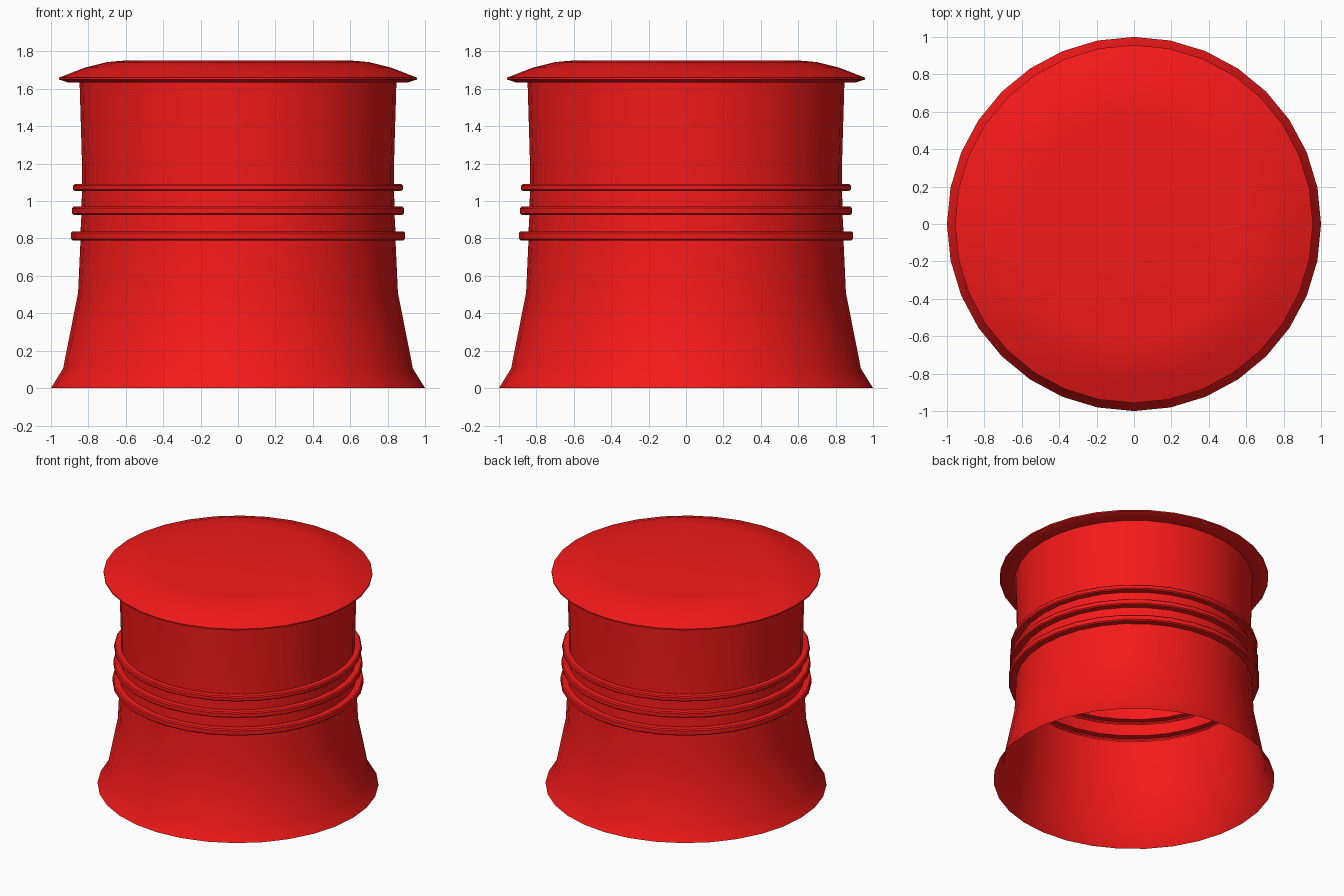
import bpy, bmesh, math

if "Cube" in bpy.data.objects:
    bpy.data.objects.remove(bpy.data.objects["Cube"])

SEGMENTS = 32

red = bpy.data.materials.new("red_paint")
red.diffuse_color = (0.9, 0.01, 0.01, 1)
red.use_nodes = True
red.node_tree.nodes["Principled BSDF"].inputs["Base Color"].default_value = red.diffuse_color


def lathe(name, profile):
    """Revolve a list of (radius, height) points around z as an open shell."""
    bm = bmesh.new()
    rings = []
    for r, z in profile:
        if r == 0:
            rings.append([bm.verts.new((0, 0, z))] * SEGMENTS)
        else:
            rings.append([bm.verts.new((r * math.cos(a), r * math.sin(a), z))
                          for a in (2 * math.pi * i / SEGMENTS for i in range(SEGMENTS))])
    for low, high in zip(rings, rings[1:]):
        for i in range(SEGMENTS):
            j = (i + 1) % SEGMENTS
            corners = [low[i], low[j], high[j], high[i]]
            bm.faces.new(list(dict.fromkeys(corners)))
    mesh = bpy.data.meshes.new(name)
    bm.to_mesh(mesh)
    bm.free()
    mesh.materials.append(red)
    obj = bpy.data.objects.new(name, mesh)
    bpy.context.collection.objects.link(obj)
    bpy.ops.object.select_all(action='DESELECT')
    obj.select_set(True)
    bpy.context.view_layer.objects.active = obj
    bpy.ops.object.shade_smooth_by_angle(angle=math.radians(40))
    return obj


def band(wall, outer, low, high):
    """Raised hoop pressed out of the wall, with softened outer edges."""
    soft = 0.008
    return [(wall, low), (outer - soft, low), (outer, low + soft),
            (outer, high - soft), (outer - soft, high), (wall, high)]


# Flared base and drum wall with three raised hoops, open underneath
lathe("drum", [(1.0, 0), (0.935, 0.105), (0.855, 0.51)]
      + band(0.842, 0.893, 0.79, 0.838)
      + band(0.837, 0.887, 0.926, 0.97)
      + band(0.834, 0.881, 1.053, 1.092)
      + [(0.834, 1.2), (0.847, 1.635)])

# Overhanging lid with a gently rounded top
lathe("lid", [(0.847, 1.635), (0.91, 1.635), (0.957, 1.65), (0.957, 1.66),
              (0.82, 1.713), (0.70, 1.743), (0.60, 1.752), (0, 1.752)])
